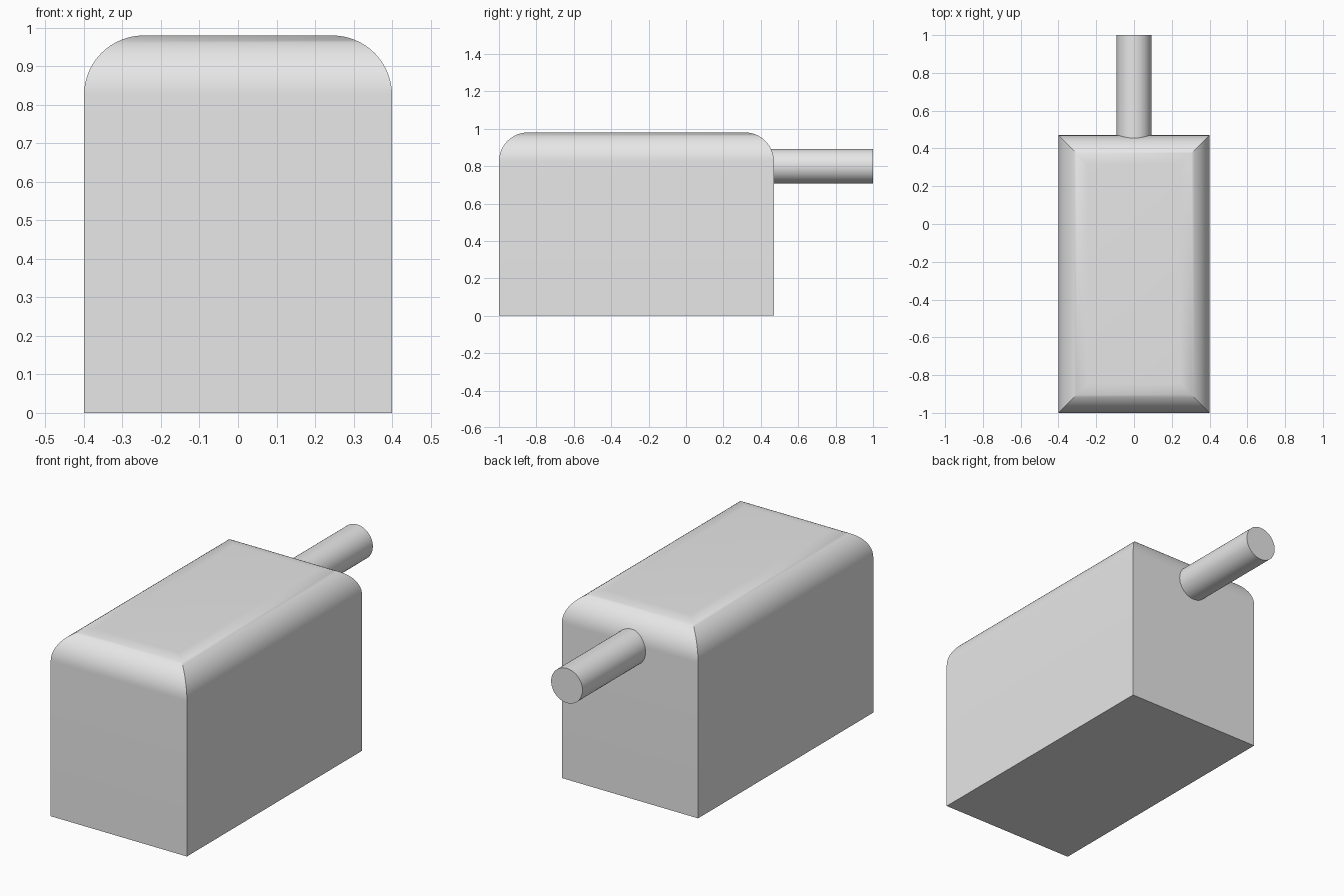
import bpy
import bmesh
from math import sin, cos, pi, radians

if "Cube" in bpy.data.objects:
    bpy.data.objects.remove(bpy.data.objects["Cube"], do_unlink=True)

HALF_WIDTH, FRONT, BACK, HEIGHT = 0.4, -1.0, 0.47, 0.98
ROUND, STEPS = 0.155, 16

grey = bpy.data.materials.new("light grey")
grey.use_nodes = True
grey.diffuse_color = (0.8, 0.8, 0.8, 1)
grey.node_tree.nodes["Principled BSDF"].inputs["Base Color"].default_value = (0.8, 0.8, 0.8, 1)


def finish(obj):
    obj.data.materials.append(grey)
    bpy.ops.object.select_all(action="DESELECT")
    obj.select_set(True)
    bpy.context.view_layer.objects.active = obj
    bpy.ops.object.shade_smooth_by_angle(angle=radians(30))


# Body: rectangular rings stacked upward, inset along a quarter circle at the top
bm = bmesh.new()


def ring(inset, z):
    x, y0, y1 = HALF_WIDTH - inset, FRONT + inset, BACK - inset
    return [bm.verts.new((px, py, z)) for px, py in ((-x, y0), (x, y0), (x, y1), (-x, y1))]


rings = [ring(0, 0)]
for i in range(STEPS + 1):
    a = i / STEPS * pi / 2
    rings.append(ring(ROUND * (1 - cos(a)), HEIGHT - ROUND + ROUND * sin(a)))
for low, high in zip(rings, rings[1:]):
    for k in range(4):
        n = (k + 1) % 4
        bm.faces.new((low[k], low[n], high[n], high[k]))
bm.faces.new(rings[0][::-1])
bm.faces.new(rings[-1])
mesh = bpy.data.meshes.new("body")
bm.to_mesh(mesh)
bm.free()
body = bpy.data.objects.new("body", mesh)
bpy.context.collection.objects.link(body)
finish(body)

# Rear rod: round bar sticking out of the upper back
bpy.ops.mesh.primitive_cylinder_add(vertices=48, radius=0.092, depth=0.6,
                                    location=(0, 0.7, 0.8), rotation=(pi / 2, 0, 0))
rod = bpy.context.object
rod.name = "rear_rod"
finish(rod)
